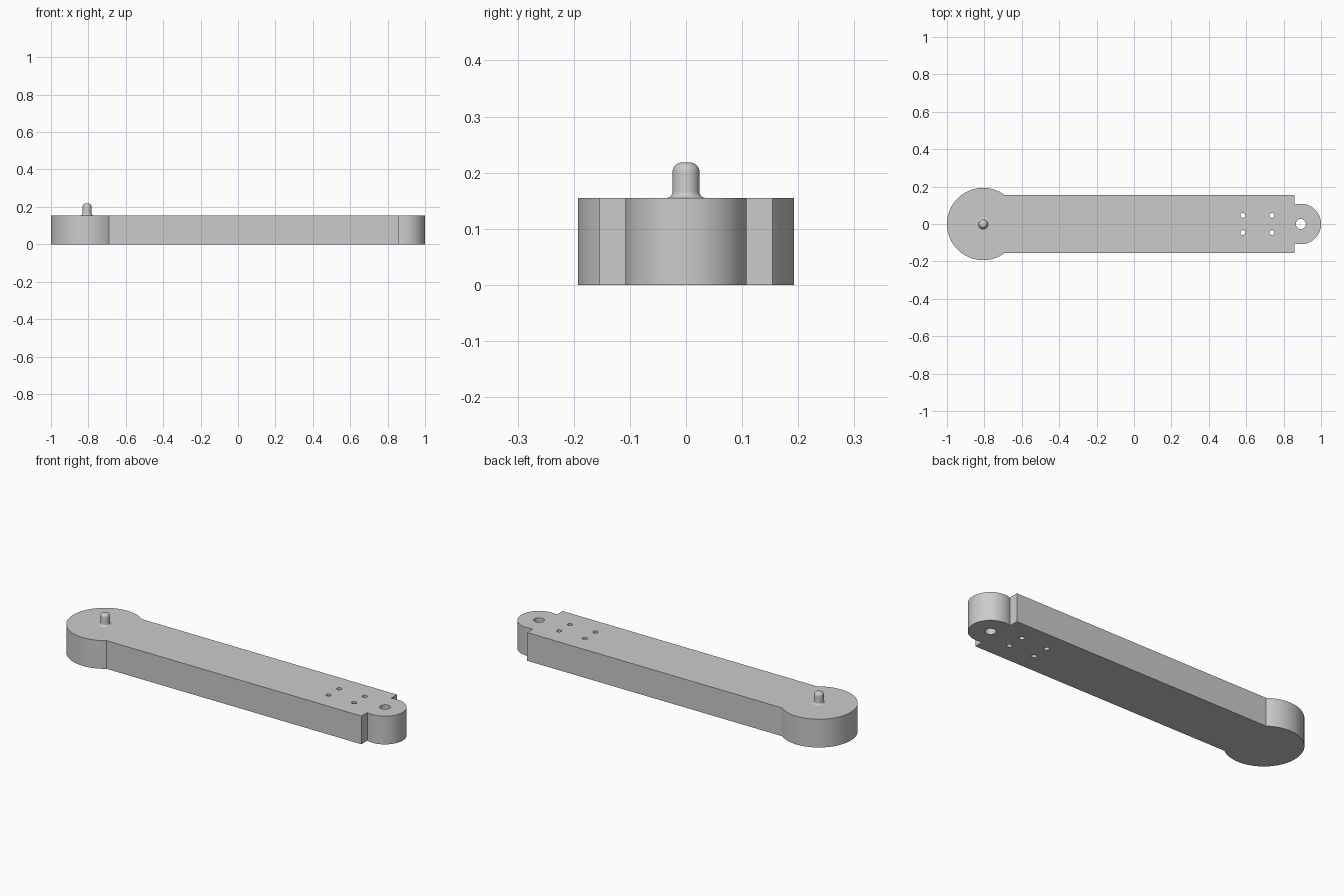
import bpy, bmesh, math

if "Cube" in bpy.data.objects:
    bpy.data.objects.remove(bpy.data.objects["Cube"])

HEIGHT = 0.155
HUB_X, HUB_R = -0.807, 0.193
TIP_X, TIP_R = 0.892, 0.108
BAR_HALF, BAR_END = 0.154, 0.857

grey = bpy.data.materials.new("light_grey")
grey.diffuse_color = (0.6, 0.6, 0.6, 1)
grey.use_nodes = True
grey.node_tree.nodes["Principled BSDF"].inputs["Base Color"].default_value = grey.diffuse_color


def make_object(name, bm):
    bmesh.ops.recalc_face_normals(bm, faces=bm.faces)
    mesh = bpy.data.meshes.new(name)
    bm.to_mesh(mesh)
    bm.free()
    mesh.materials.append(grey)
    obj = bpy.data.objects.new(name, mesh)
    bpy.context.collection.objects.link(obj)
    return obj


def smooth(obj):
    bpy.ops.object.select_all(action='DESELECT')
    obj.select_set(True)
    bpy.context.view_layer.objects.active = obj
    bpy.ops.object.shade_smooth_by_angle(angle=math.radians(30))


def arc(cx, r, a0, a1, n):
    return [(cx + r * math.cos(a0 + (a1 - a0) * i / n),
             r * math.sin(a0 + (a1 - a0) * i / n)) for i in range(n + 1)]


# Arm: round hub, straight bar and narrower round tip as one extruded outline
hub_a = math.asin(BAR_HALF / HUB_R)
tip_a = math.acos((BAR_END - TIP_X) / TIP_R)
outline = arc(HUB_X, HUB_R, hub_a, 2 * math.pi - hub_a, 72)
outline += [(BAR_END, -BAR_HALF)]
outline += arc(TIP_X, TIP_R, -tip_a, tip_a, 48)
outline += [(BAR_END, BAR_HALF)]
bm = bmesh.new()
base = bm.faces.new([bm.verts.new((x, y, 0)) for x, y in outline])
top = bmesh.ops.extrude_face_region(bm, geom=[base])
bmesh.ops.translate(bm, vec=(0, 0, HEIGHT),
                    verts=[v for v in top["geom"] if isinstance(v, bmesh.types.BMVert)])
arm = make_object("arm", bm)

# Through holes: one pivot hole in the tip and four screw holes in the bar
holes = [(TIP_X, 0, 0.027)]
holes += [(x, y, 0.013) for x in (0.582, 0.737) for y in (-0.046, 0.046)]
bm = bmesh.new()
for x, y, r in holes:
    ret = bmesh.ops.create_cone(bm, cap_ends=True, segments=32, radius1=r, radius2=r, depth=0.4)
    bmesh.ops.translate(bm, verts=ret["verts"], vec=(x, y, HEIGHT / 2))
cutter = make_object("hole_cutter", bm)
cutter.hide_render = True
mod = arm.modifiers.new("holes", 'BOOLEAN')
mod.operation, mod.solver, mod.object = 'DIFFERENCE', 'EXACT', cutter
bpy.context.view_layer.objects.active = arm
bpy.ops.object.modifier_apply(modifier=mod.name)
bpy.data.objects.remove(cutter)
smooth(arm)

# Pin: lathed profile with a filleted foot and a rounded top
PIN_R, PIN_TOP, FOOT, ROUND = 0.024, 0.218, 0.011, 0.017
quarter = [math.pi / 2 * i / 8 for i in range(9)]
profile = [(PIN_R + FOOT * (1 - math.sin(a)), HEIGHT + FOOT * (1 - math.cos(a))) for a in quarter]
profile += [(PIN_R - ROUND * (1 - math.cos(a)), PIN_TOP - ROUND * (1 - math.sin(a))) for a in quarter]
profile.append((0, PIN_TOP))
bm = bmesh.new()
verts = [bm.verts.new((r, 0, z)) for r, z in profile]
edges = [bm.edges.new(pair) for pair in zip(verts, verts[1:])]
bmesh.ops.spin(bm, geom=verts + edges, cent=(0, 0, 0), axis=(0, 0, 1),
               angle=2 * math.pi, steps=40)
bmesh.ops.remove_doubles(bm, verts=bm.verts, dist=1e-5)
pin = make_object("pivot_pin", bm)
pin.location.x = HUB_X
smooth(pin)
